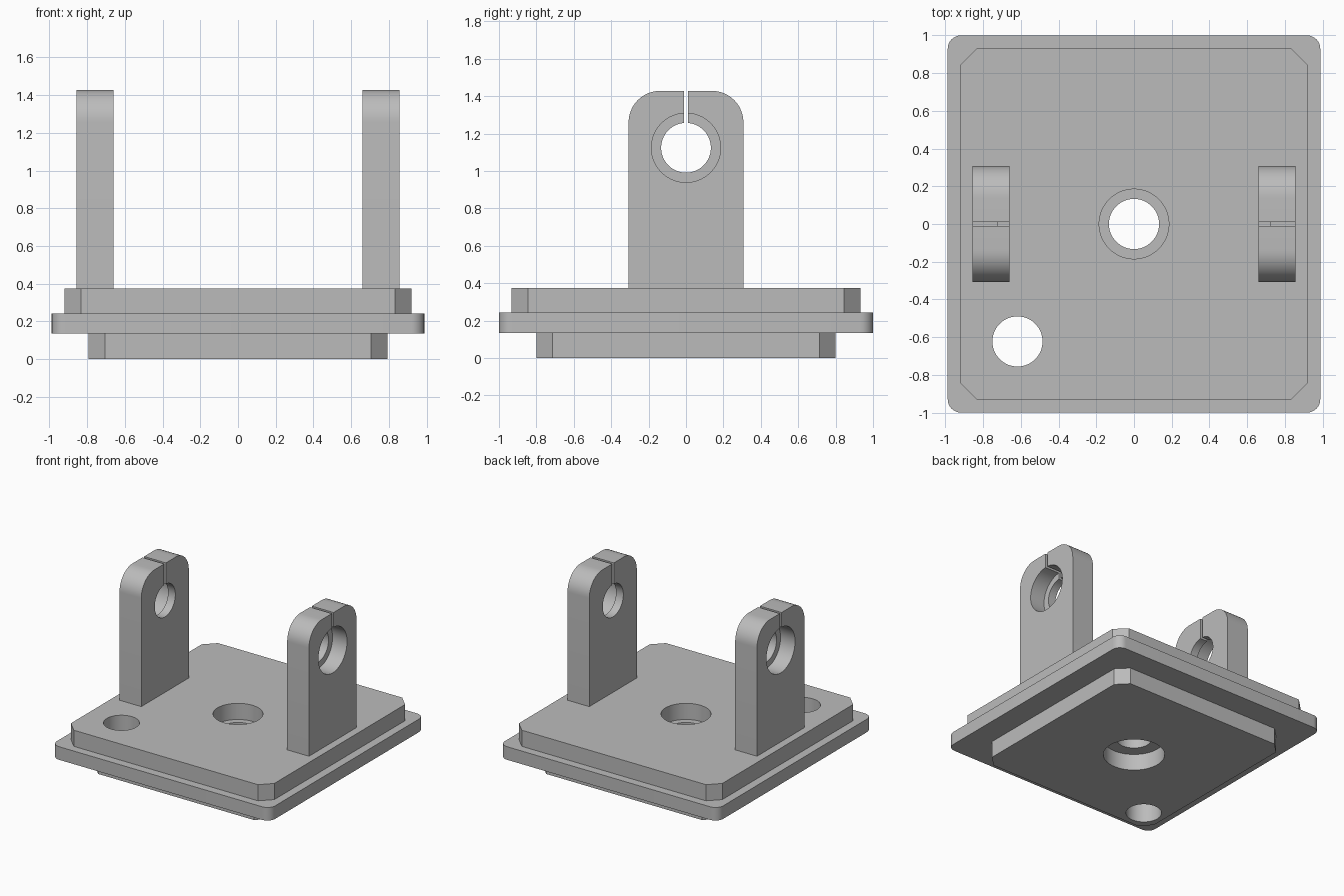
import bpy, bmesh
from math import sin, cos, asin, pi, radians
from mathutils import Matrix, Vector

cube = bpy.data.objects.get("Cube")
if cube:
    bpy.data.objects.remove(cube, do_unlink=True)

grey = bpy.data.materials.new("plain_grey")
grey.use_nodes = True
grey.diffuse_color = (0.5, 0.5, 0.5, 1)
grey.node_tree.nodes["Principled BSDF"].inputs["Base Color"].default_value = (0.5, 0.5, 0.5, 1)

# Turns a profile (u, v) standing upright into the y-z plane, depth along x
UPRIGHT = Matrix(((0, 0, 1), (1, 0, 0), (0, 1, 0))).to_4x4()


def arc(cx, cy, r, start, end, steps):
    return [(cx + r * cos(start + (end - start) * i / steps),
             cy + r * sin(start + (end - start) * i / steps)) for i in range(steps + 1)]


def prism(name, outline, low, high, turn=None):
    """Extrude a closed outline from low to high."""
    bm = bmesh.new()
    face = bm.faces.new([bm.verts.new((u, v, low)) for u, v in outline])
    top = bmesh.ops.extrude_face_region(bm, geom=[face])["geom"]
    bmesh.ops.translate(bm, vec=Vector((0, 0, high - low)),
                        verts=[g for g in top if isinstance(g, bmesh.types.BMVert)])
    if turn:
        bm.transform(turn)
    bmesh.ops.recalc_face_normals(bm, faces=bm.faces)
    mesh = bpy.data.meshes.new(name)
    bm.to_mesh(mesh)
    bm.free()
    mesh.materials.append(grey)
    obj = bpy.data.objects.new(name, mesh)
    bpy.context.collection.objects.link(obj)
    return obj


def drill(obj, u, v, r, low, high, turn=None):
    """Cut a round hole and discard the cutter."""
    cutter = prism("hole_cutter", arc(u, v, r, 0, 2 * pi, 64)[:-1], low, high, turn)
    cutter.hide_render = True
    mod = obj.modifiers.new("hole", "BOOLEAN")
    mod.operation, mod.solver, mod.object = "DIFFERENCE", "EXACT", cutter
    bpy.context.view_layer.objects.active = obj
    bpy.ops.object.modifier_apply(modifier=mod.name)
    bpy.data.objects.remove(cutter, do_unlink=True)


def smooth(obj):
    bpy.ops.object.select_all(action="DESELECT")
    obj.select_set(True)
    bpy.context.view_layer.objects.active = obj
    bpy.ops.object.shade_smooth_by_angle(angle=radians(30))


def corner_plate(hx, hy, r, steps, rounded):
    """Rectangle with rounded or chamfered corners."""
    points = []
    for k, (sx, sy) in enumerate(((1, 1), (-1, 1), (-1, -1), (1, -1))):
        points += arc(sx * (hx - r), sy * (hy - r), r, k * pi / 2, (k + 1) * pi / 2,
                      steps if rounded else 1)
    return points


# Stacked base plates, with a stepped centre bore and a straight corner hole
Z = (0, 0.135, 0.242, 0.374)
plates = (("base_lower_step", 0.792, 0.80, 0.087, False, 0.23),
          ("base_flange", 0.988, 1.0, 0.07, True, 0.133),
          ("base_upper_step", 0.92, 0.932, 0.087, False, 0.185))
for i, (name, hx, hy, r, rounded, bore) in enumerate(plates):
    plate = prism(name, corner_plate(hx, hy, r, 8, rounded), Z[i], Z[i + 1])
    drill(plate, 0, 0, bore, Z[i] - 0.1, Z[i + 1] + 0.1)
    drill(plate, -0.618, -0.623, 0.133, Z[i] - 0.1, Z[i + 1] + 0.1)
    smooth(plate)

# Upright lugs: rounded top, bore open to the top through a thin slit
HALF, TOP, ROUND, AXIS, BORE, SLIT = 0.307, 1.428, 0.168, 1.124, 0.133, 0.011
a = asin(SLIT / BORE)
lug = [(-HALF, Z[3]), (HALF, Z[3])]
lug += arc(HALF - ROUND, TOP - ROUND, ROUND, 0, pi / 2, 12)
lug += [(SLIT, TOP)]
lug += arc(0, AXIS, BORE, pi / 2 - a, a - 3 * pi / 2, 64)
lug += [(-SLIT, TOP)]
lug += arc(ROUND - HALF, TOP - ROUND, ROUND, pi / 2, pi, 12)
for name, side in (("left_lug", 1), ("right_lug", -1)):
    x_in, x_step, x_out = 0.66 * side, 0.726 * side, 0.857 * side
    post = prism(name, lug, x_in, x_out, UPRIGHT)
    # Outer counterbore
    drill(post, 0, AXIS, 0.185, x_step, x_out + 0.1 * side, UPRIGHT)
    smooth(post)
